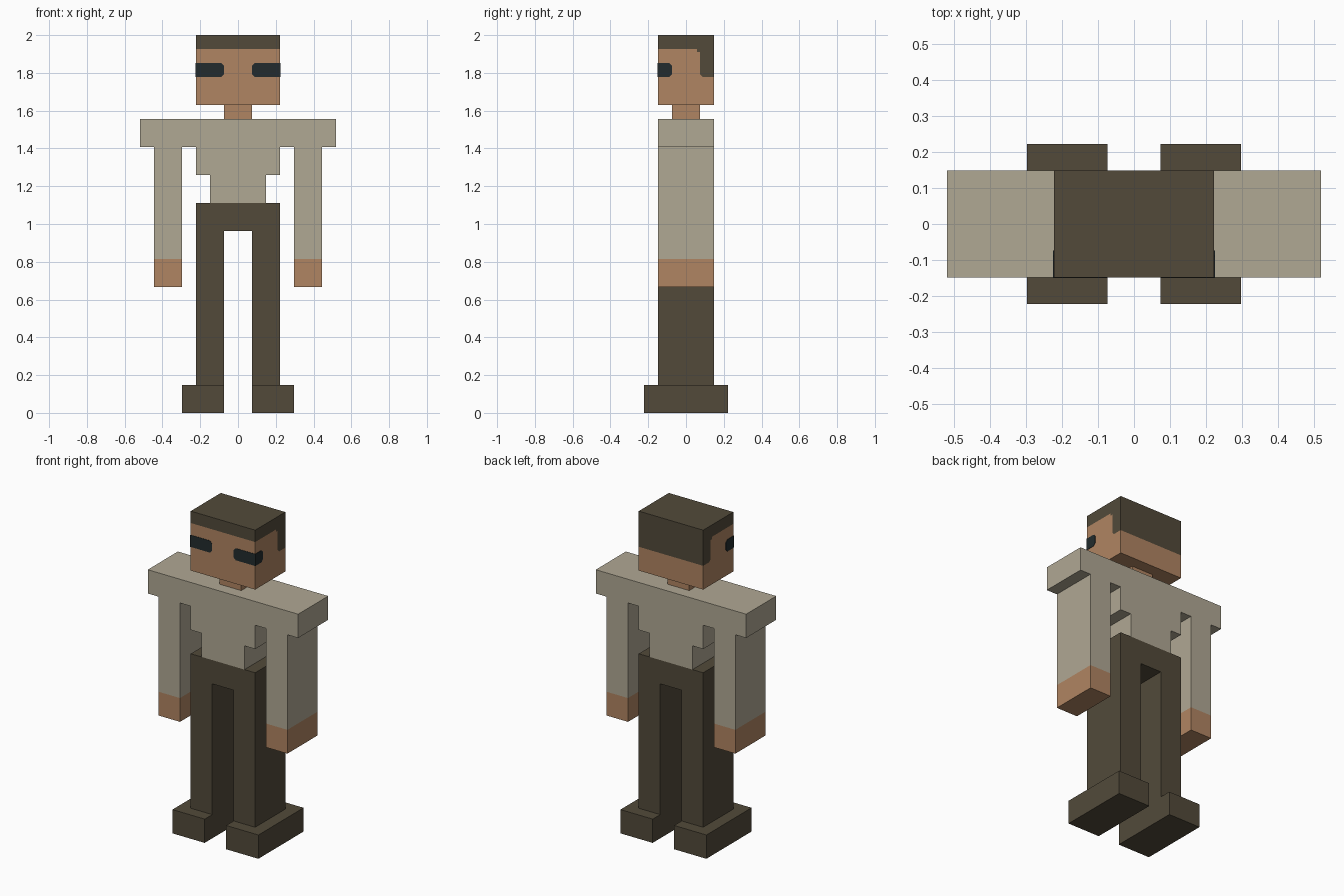
import bpy
import bmesh
from mathutils import Vector

cube = bpy.data.objects.get("Cube")
if cube:
    bpy.data.objects.remove(cube, do_unlink=True)

U = 2 / 27      # one grid block; the figure is 27 blocks tall
C = 0.2         # corner cut on the painted shapes, in blocks
E = 0.03        # half thickness of the eye plates, in blocks


def material(name, srgb):
    lin = [((c / 255 + 0.055) / 1.055) ** 2.4 for c in srgb] + [1.0]
    mat = bpy.data.materials.new(name)
    mat.use_nodes = True
    mat.diffuse_color = lin
    bsdf = mat.node_tree.nodes["Principled BSDF"]
    bsdf.inputs["Base Color"].default_value = lin
    bsdf.inputs["Roughness"].default_value = 0.9
    return mat


SKIN = material("skin", (176, 133, 98))
SHIRT = material("beige_shirt", (176, 168, 148))
DARK = material("dark_brown", (82, 74, 58))
EYE = material("dark_eye", (34, 43, 45))


def prism(name, mat, profile, axis, lo, hi):
    """Extrude a profile (in blocks) along x or y, from lo to hi."""
    def place(a, b, d):
        return Vector((d, a, b) if axis == "x" else (a, d, b)) * U
    bm = bmesh.new()
    face = bm.faces.new([bm.verts.new(place(a, b, lo)) for a, b in profile])
    new = bmesh.ops.extrude_face_region(bm, geom=[face])["geom"]
    shift = place(0, 0, hi - lo)
    bmesh.ops.translate(bm, vec=shift,
                        verts=[v for v in new if isinstance(v, bmesh.types.BMVert)])
    bmesh.ops.recalc_face_normals(bm, faces=bm.faces[:])
    mesh = bpy.data.meshes.new(name)
    bm.to_mesh(mesh)
    bm.free()
    mesh.materials.append(mat)
    obj = bpy.data.objects.new(name, mesh)
    bpy.context.collection.objects.link(obj)
    return obj


def box(name, mat, x, y, z):
    profile = [(x[0], z[0]), (x[1], z[0]), (x[1], z[1]), (x[0], z[1])]
    return prism(name, mat, profile, "y", *y)


def symmetric(half):
    """Complete a right-hand outline with its mirror image."""
    return half + [(-a, b) for a, b in reversed(half)]


# Torso: wide shoulders, chest and narrow waist in one outline
prism("shirt", SHIRT, symmetric([(2, 15), (2, 17), (3, 17), (3, 19), (7, 19), (7, 21)]),
      "y", -2, 2)

# Trousers: hips and both legs in one outline
prism("trousers", DARK, symmetric([(1, 13), (1, 2), (3, 2), (3, 15)]), "y", -2, 2)

# Neck
box("neck", SKIN, (-1, 1), (-1, 1), (21, 22))

# Head: face and hair share one stepped hairline
hairline = [(-2, 26), (1 - C, 26), (1 - C, 26 - C), (1, 26 - C),
            (1, 24 + C), (1 + C, 24), (2, 24)]
prism("head", SKIN, hairline + [(2, 22), (-2, 22)], "x", -3, 3)
prism("hair", DARK, hairline + [(2, 27), (-2, 27)], "x", -3, 3)

# Paired parts
for side, s in (("left", 1), ("right", -1)):
    box(side + "_sleeve", SHIRT, (4 * s, 6 * s), (-2, 2), (11, 19))
    box(side + "_hand", SKIN, (4 * s, 6 * s), (-2, 2), (9, 11))
    box(side + "_shoe", DARK, (1 * s, 4 * s), (-3, 3), (0, 2))

    # Eye wraps round the corner of the head: a front and a side plate
    front = [(1, 24 + C), (1 + C, 24), (3 + E, 24), (3 + E, 25), (1 + C, 25), (1, 25 - C)]
    prism(side + "_eye_front", EYE, [(a * s, b) for a, b in front], "y", -2 - E, -2 + E)
    flank = [(-2 - E, 24), (-1 - C, 24), (-1, 24 + C), (-1, 25 - C), (-1 - C, 25), (-2 - E, 25)]
    prism(side + "_eye_side", EYE, flank, "x", (3 - E) * s, (3 + E) * s)
